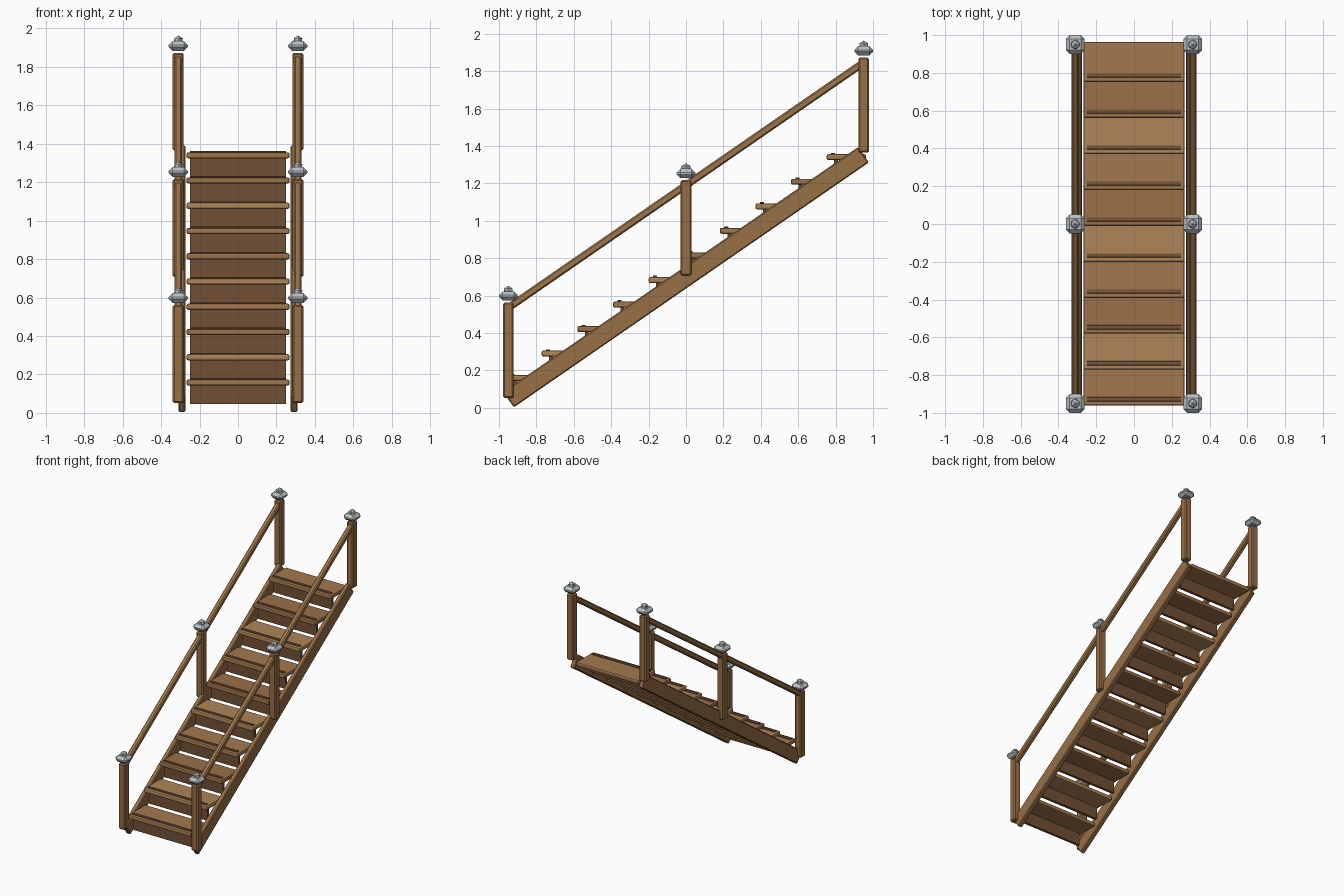
import bpy, bmesh, math
from mathutils import Matrix

if "Cube" in bpy.data.objects:
    bpy.data.objects.remove(bpy.data.objects["Cube"])

SLOPE = math.atan(0.69)
STEPS = 10


def material(name, rgb):
    m = bpy.data.materials.new(name)
    m.diffuse_color = (*rgb, 1)
    m.use_nodes = True
    m.node_tree.nodes["Principled BSDF"].inputs["Base Color"].default_value = m.diffuse_color
    return m


WOOD = material("frame_wood", (0.31, 0.16, 0.06))
RAIL = material("rail_wood", (0.34, 0.18, 0.07))
TREADS = [material("tread_mid", (0.36, 0.19, 0.075)),
          material("tread_light", (0.42, 0.235, 0.095)),
          material("tread_dark", (0.32, 0.16, 0.065))]
RISER = material("riser_wood", (0.17, 0.08, 0.035))
GRIP = material("grip_wood", (0.19, 0.09, 0.04))
METAL = material("cap_metal", (0.5, 0.54, 0.56))


def finish(bm, name, mat):
    me = bpy.data.meshes.new(name)
    bm.to_mesh(me)
    bm.free()
    me.materials.append(mat)
    ob = bpy.data.objects.new(name, me)
    bpy.context.collection.objects.link(ob)
    return ob


def box(name, centre, size, mat, bevel=0.0, tilt=0.0, segments=1):
    bm = bmesh.new()
    bmesh.ops.create_cube(bm, size=1, matrix=Matrix.Diagonal((*size, 1)))
    if bevel:
        bmesh.ops.bevel(bm, geom=bm.edges[:], offset=bevel, segments=segments,
                        profile=0.5, affect='EDGES')
    bm.transform(Matrix.Translation(centre) @ Matrix.Rotation(tilt, 4, 'X'))
    return finish(bm, name, mat)


# steps: tread with soft nosing, raised grip strip, riser under the nosing
for i in range(STEPS):
    y, z = -0.962 + 0.1905 * i, 0.158 + 0.1313 * i
    box(f"tread_{i}", (0, y + 0.105, z), (0.536, 0.21, 0.032), TREADS[i % 3], 0.009, segments=2)
    box(f"grip_strip_{i}", (0, y + 0.034, z + 0.018), (0.5, 0.022, 0.01), GRIP, 0.002)
    box(f"riser_{i}", (0, y + 0.05, z - 0.063), (0.5, 0.02, 0.096), RISER)

# both sides: stringer, posts with metal caps, handrail
for side, s in (("left", -1), ("right", 1)):
    box(f"{side}_stringer", (s * 0.292, 0, 0.698), (0.036, 2.306, 0.1), WOOD, 0.006, SLOPE)
    x = s * 0.311
    for k, y in enumerate((-0.95, 0, 0.95)):
        low = 0.708 + 0.69 * y
        top = low + 0.509
        box(f"{side}_post_{k}", (x, y, (low + top) / 2), (0.057, 0.057, 0.509), WOOD, 0.008)
        box(f"{side}_cap_{k}", (x, y, top + 0.036), (0.1, 0.1, 0.05), METAL, 0.02)
        bm = bmesh.new()
        bmesh.ops.create_icosphere(bm, subdivisions=1, radius=0.027)
        bm.transform(Matrix.Translation((x, y, top + 0.064)))
        finish(bm, f"{side}_cap_knob_{k}", METAL)
    for k, y in enumerate((-0.475, 0.475)):
        box(f"{side}_handrail_{k}", (x, y, 1.19 + 0.69 * y),
            (0.038, 0.94 / math.cos(SLOPE), 0.04), RAIL, 0.008, SLOPE)
